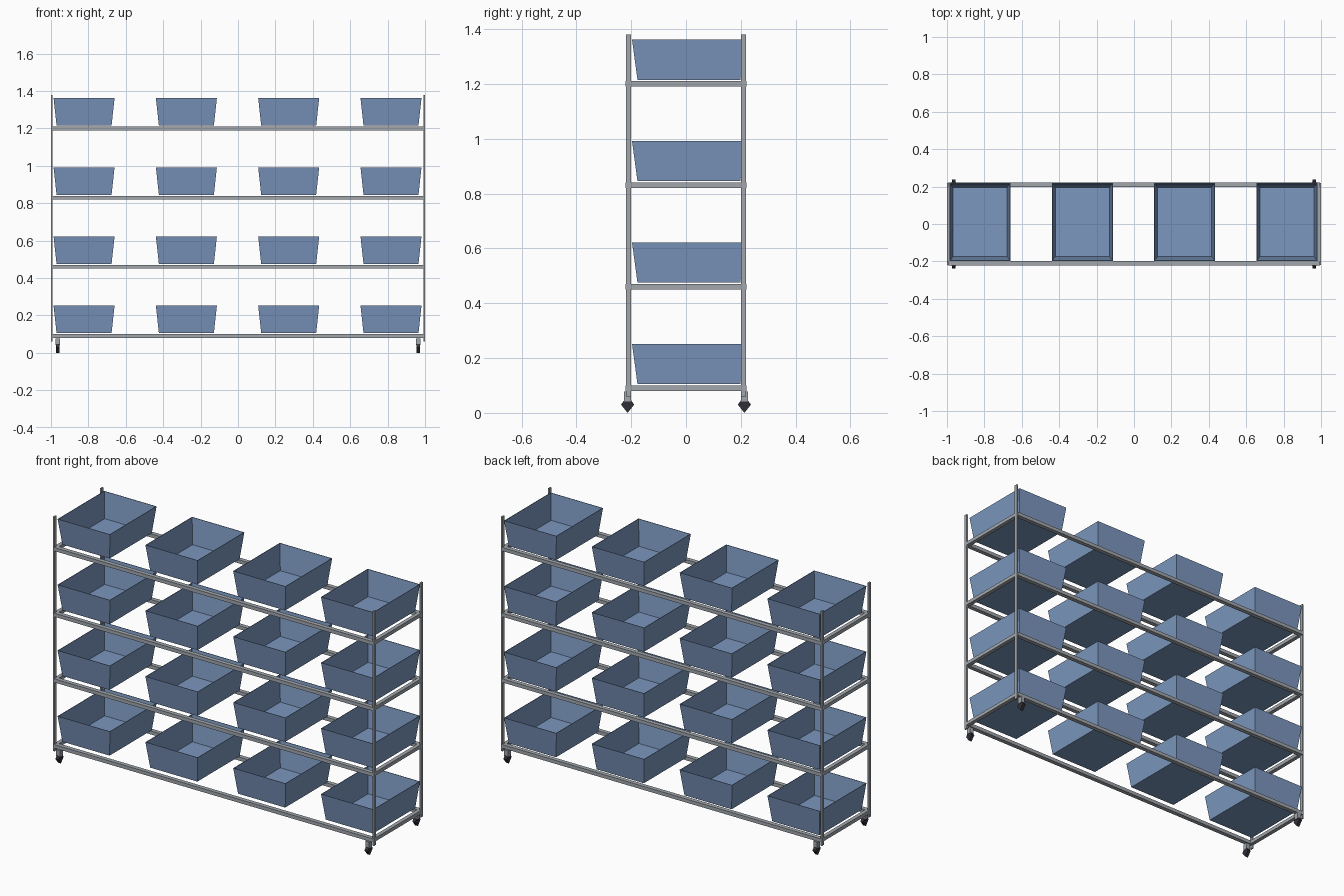
import bpy, bmesh
from mathutils import Vector

cube = bpy.data.objects.get("Cube")
if cube:
    bpy.data.objects.remove(cube, do_unlink=True)


def material(name, rgb):
    m = bpy.data.materials.new(name)
    m.use_nodes = True
    m.diffuse_color = (*rgb, 1)
    m.node_tree.nodes["Principled BSDF"].inputs["Base Color"].default_value = (*rgb, 1)
    return m


STEEL = material("grey steel", (0.36, 0.39, 0.42))
BLUE = material("blue plastic", (0.20, 0.31, 0.52))
RUBBER = material("dark rubber", (0.03, 0.027, 0.04))


def finish(name, bm, mat):
    bmesh.ops.recalc_face_normals(bm, faces=bm.faces)
    mesh = bpy.data.meshes.new(name)
    bm.to_mesh(mesh)
    bm.free()
    mesh.materials.append(mat)
    obj = bpy.data.objects.new(name, mesh)
    bpy.context.collection.objects.link(obj)
    return obj


def box(name, centre, size, mat):
    bm = bmesh.new()
    bmesh.ops.create_cube(bm, size=1)
    bmesh.ops.scale(bm, vec=size, verts=bm.verts)
    bmesh.ops.translate(bm, vec=centre, verts=bm.verts)
    return finish(name, bm, mat)


def extrude_profile(name, points, depth, mat):
    """Extrude a closed outline along a vector."""
    bm = bmesh.new()
    face = bm.faces.new([bm.verts.new(p) for p in points])
    grown = bmesh.ops.extrude_face_region(bm, geom=[face])["geom"]
    moved = [v for v in grown if isinstance(v, bmesh.types.BMVert)]
    bmesh.ops.translate(bm, vec=depth, verts=moved)
    return finish(name, bm, mat)


def bin_mesh(name):
    """Tapered open tray with thin walls."""
    bm = bmesh.new()
    bmesh.ops.create_cube(bm, size=1)
    for v in bm.verts:
        top = v.co.z > 0
        v.co.x *= 0.326 if top else 0.294
        v.co.y *= 0.415 if top else 0.375
        v.co.z = 0.147 if top else 0
    bm.normal_update()
    lid = max(bm.faces, key=lambda f: f.normal.z)
    bmesh.ops.inset_region(bm, faces=[lid], thickness=0.004)
    # push the inset lid down to make the cavity
    grown = bmesh.ops.extrude_face_region(bm, geom=[lid])["geom"]
    for v in grown:
        if isinstance(v, bmesh.types.BMVert):
            v.co.x *= 0.286 / 0.318
            v.co.y *= 0.367 / 0.407
            v.co.z = 0.004
    if lid.is_valid:
        bmesh.ops.delete(bm, geom=[lid], context="FACES_ONLY")
    obj = finish(name, bm, BLUE)
    return obj


LEVELS = [0.09 + 0.37 * i for i in range(4)]
SIDES = ((-1, "right"), (1, "left"))
ENDS = ((-1, "front"), (1, "back"))

# Upright posts and casters at the four corners
for sx, side in SIDES:
    for sy, end in ENDS:
        tag = f"{end}_{side}"
        box(f"{tag}_post", (sx * 0.995, sy * 0.209, 0.72), (0.009, 0.018, 1.32), STEEL)
        x, y = sx * 0.963, sy * 0.213
        box(f"{tag}_caster_fork", (x, y, 0.06), (0.024, 0.025, 0.036), STEEL)
        outline = [(0, 0), (0.024, 0.03), (0.013, 0.045), (-0.013, 0.045), (-0.024, 0.03)]
        extrude_profile(f"{tag}_caster_wheel", [(x - 0.009, y + a, z) for a, z in outline],
                        Vector((0.018, 0, 0)), RUBBER)

# Shelf rails and trays
for n, z in enumerate(LEVELS, 1):
    for sy, end in ENDS:
        box(f"shelf_{n}_{end}_rail", (0, sy * 0.209, z), (1.99, 0.024, 0.02), STEEL)
    for sx, side in SIDES:
        box(f"shelf_{n}_{side}_rail", (sx * 0.988, 0, z), (0.022, 0.41, 0.02), STEEL)
    for i in range(4):
        tray = bin_mesh(f"shelf_{n}_tray_{i + 1}")
        tray.location = (-0.823 + 0.547 * i, 0.0105, z + 0.015)
